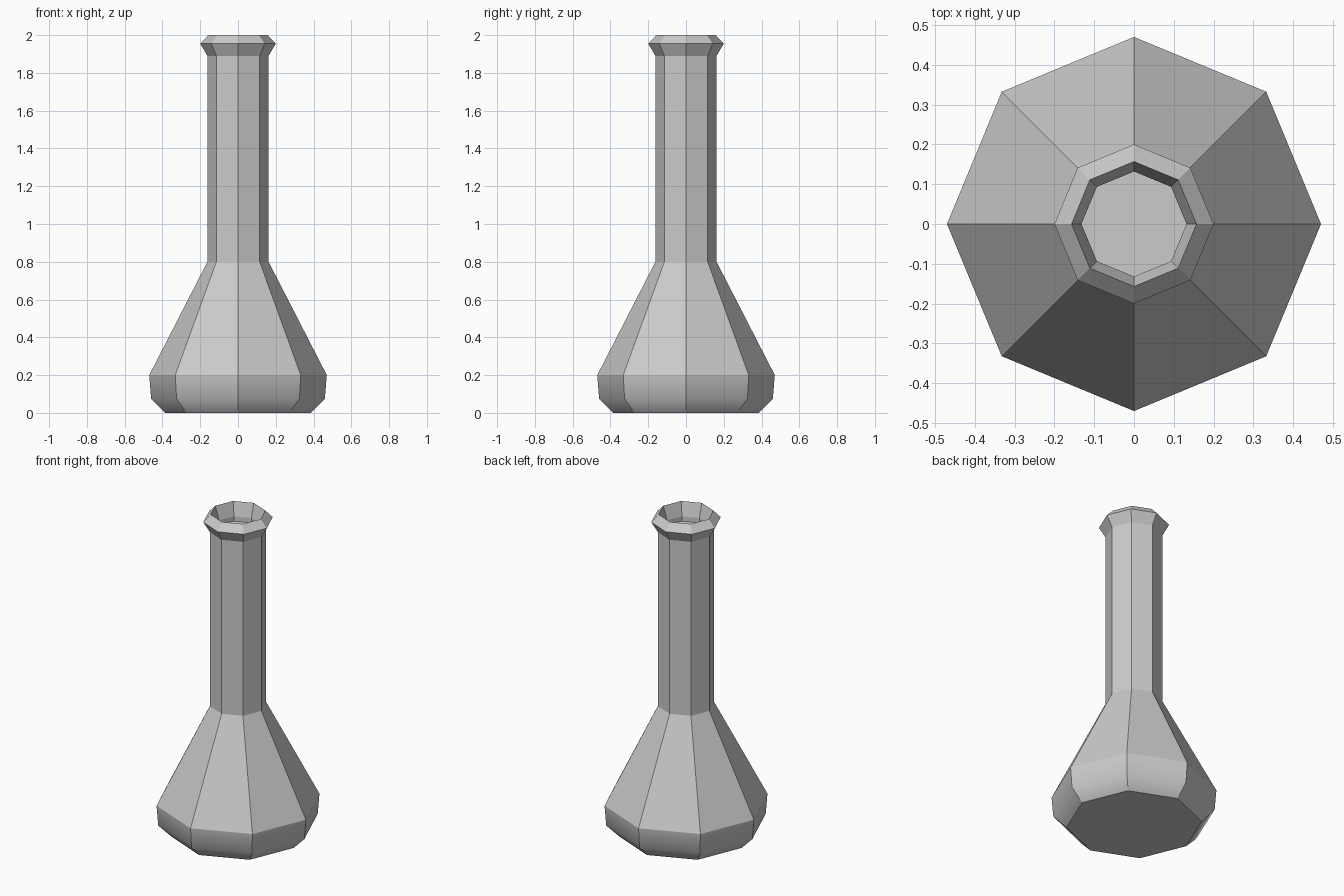
import bpy
import bmesh
from math import cos, sin, pi

cube = bpy.data.objects.get("Cube")
if cube:
    bpy.data.objects.remove(cube, do_unlink=True)

SIDES = 8

# single grey finish
grey = bpy.data.materials.new("plain grey")
grey.use_nodes = True
colour = (0.6, 0.6, 0.6, 1.0)
grey.diffuse_color = colour
grey.node_tree.nodes["Principled BSDF"].inputs["Base Color"].default_value = colour


def lathe(name, profile, smooth_height):
    """Turn (radius, z) points into a capped faceted solid, soft only at one ring."""
    bm = bmesh.new()
    rings = [[bm.verts.new((r * cos(2 * pi * i / SIDES), r * sin(2 * pi * i / SIDES), z))
              for i in range(SIDES)] for r, z in profile]
    for low, high in zip(rings, rings[1:]):
        for i in range(SIDES):
            j = (i + 1) % SIDES
            bm.faces.new((low[i], low[j], high[j], high[i]))
    bm.faces.new(rings[0][::-1])
    bm.faces.new(rings[-1])
    for face in bm.faces:
        face.smooth = True
    for edge in bm.edges:
        edge.smooth = all(abs(v.co.z - smooth_height) < 0.001 for v in edge.verts)
    mesh = bpy.data.meshes.new(name)
    bm.to_mesh(mesh)
    bm.free()
    mesh.materials.append(grey)
    obj = bpy.data.objects.new(name, mesh)
    bpy.context.collection.objects.link(obj)
    return obj


# base, sloping shoulder, neck, flared lip and shallow recessed mouth
flask_profile = [
    (0.385, 0.0), (0.46, 0.075), (0.47, 0.2),
    (0.162, 0.8), (0.162, 1.89),
    (0.2, 1.955), (0.157, 2.0),
    (0.132, 1.915), (0.132, 1.885),
]
lathe("flask", flask_profile, 0.075)
